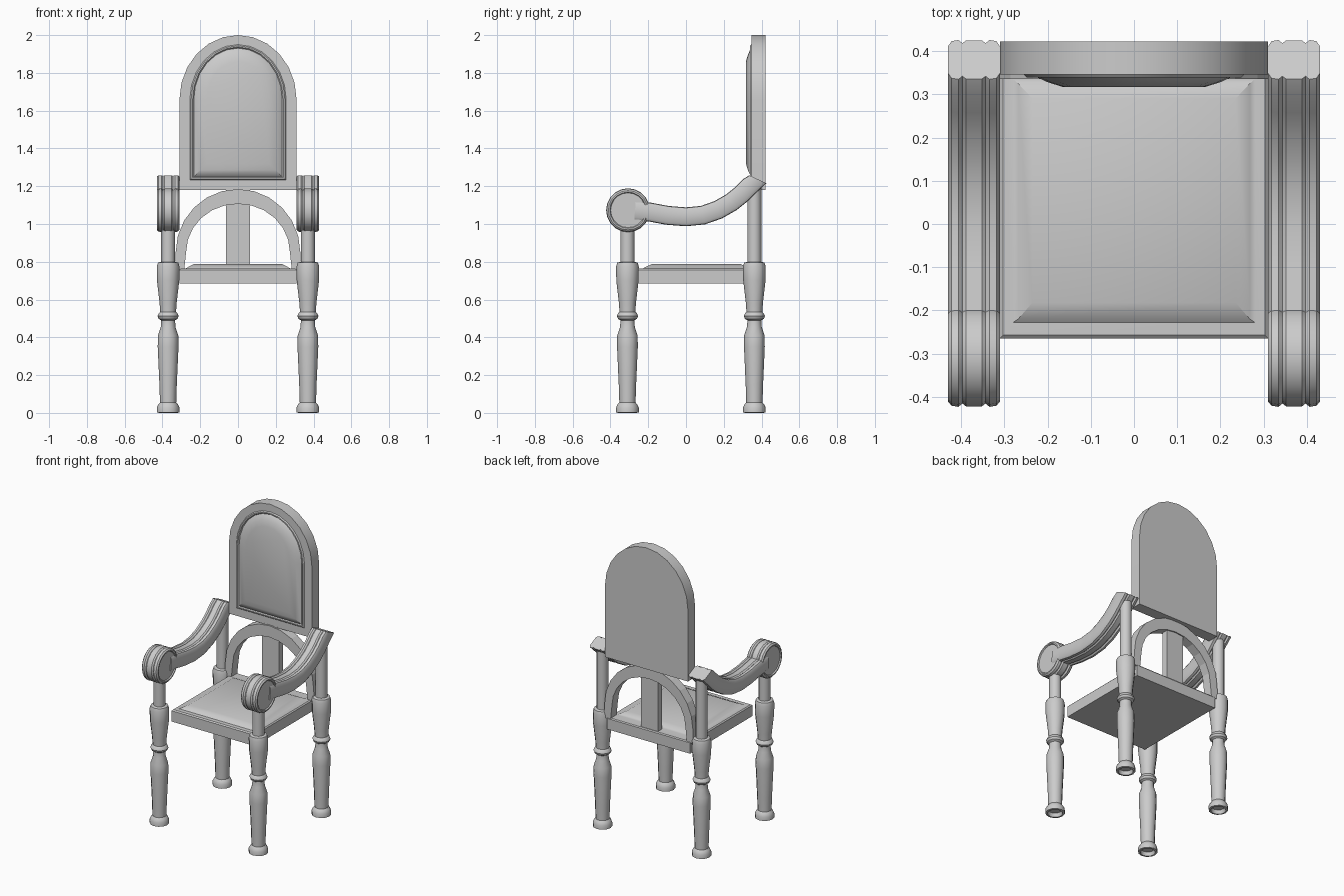
import bpy, math
from mathutils import Vector

if "Cube" in bpy.data.objects:
    bpy.data.objects.remove(bpy.data.objects["Cube"])


def make(name, verts, faces, smooth=None):
    me = bpy.data.meshes.new(name)
    me.from_pydata([tuple(v) for v in verts], [], faces)
    ob = bpy.data.objects.new(name, me)
    bpy.context.collection.objects.link(ob)
    bpy.ops.object.select_all(action='DESELECT')
    ob.select_set(True)
    bpy.context.view_layer.objects.active = ob
    bpy.ops.object.mode_set(mode='EDIT')
    bpy.ops.mesh.select_all(action='SELECT')
    bpy.ops.mesh.normals_make_consistent(inside=False)
    bpy.ops.object.mode_set(mode='OBJECT')
    if smooth:
        bpy.ops.object.shade_smooth_by_angle(angle=math.radians(smooth))
    return ob


def loft(name, rings, smooth=None, caps=True, closed=False):
    """Skin a list of equal-length closed rings."""
    n = len(rings[0])
    verts = [v for r in rings for v in r]
    m = len(rings)
    faces = []
    for i in range(m if closed else m - 1):
        a, b = i * n, ((i + 1) % m) * n
        faces += [(a + j, a + (j + 1) % n, b + (j + 1) % n, b + j) for j in range(n)]
    if caps and not closed:
        faces += [tuple(range(n)), tuple(range((m - 1) * n, m * n))]
    return make(name, verts, faces, smooth)


def circle(r, n):
    return [(r * math.cos(2 * math.pi * k / n), r * math.sin(2 * math.pi * k / n)) for k in range(n)]


def arch(w, z0, zs, top, n=12):
    """Round-topped outline in x, z."""
    pts = [(-w, z0), (w, z0)]
    for k in range(n + 1):
        t = math.pi * k / n
        pts.append((w * math.cos(t), zs + (top - zs) * math.sin(t)))
    return pts


def rect(w, y0, y1, z):
    return [(-w, y0, z), (w, y0, z), (w, y1, z), (-w, y1, z)]


# turned leg profile: radius, height
LEG = [(.04, .025), (.047, 0), (.06, .002), (.06, .028), (.052, .045), (.043, .055),
       (.046, .15), (.055, .35), (.054, .41), (.039, .455), (.037, .49), (.05, .498),
       (.056, .512), (.05, .527), (.042, .535), (.045, .58), (.059, .70), (.06, .775),
       (.054, .795), (.037, .80)]

# arm centreline (y, z) and ribbed half section (x, normal)
ARM = [(-.27, 1.07), (-.19, 1.063), (-.10, 1.046), (0, 1.038), (.09, 1.047),
       (.17, 1.075), (.24, 1.115), (.29, 1.155), (.335, 1.2), (.38, 1.237)]
RIB = [(.06, .034), (.052, .047), (.036, .05), (.027, .042), (.018, .049)]
SECTION = RIB + [(-x, h) for x, h in RIB[::-1]]
SECTION += [(x, -h) for x, h in SECTION[::-1]]

for sx, side in ((-1, 'left'), (1, 'right')):
    cx = .37 * sx

    # legs with their upper posts
    for cy, pos, top in ((-.31, 'front', 1.0), (.362, 'back', 1.2)):
        rings = [[(cx + x, cy + y, z) for x, y in circle(r, 12)] for r, z in LEG + [(.037, top)]]
        loft(f'{pos}_leg_{side}', rings, 35)

    # curved armrest
    rings = []
    for i, (y, z) in enumerate(ARM):
        a, b = Vector(ARM[max(i - 1, 0)]), Vector(ARM[min(i + 1, len(ARM) - 1)])
        t = (b - a).normalized()
        if i == len(ARM) - 1:
            t = Vector((.42, .91))
        rings.append([(cx + x, y - t.y * h, z + t.x * h) for x, h in SECTION])
    loft(f'armrest_{side}', rings, 35)

    # round scroll at the front of the arm
    prof = [(-.053, .085), (-.053, .092), (-.06, .096), (-.06, .104)]
    prof += [(-x, h + .066) for x, h in RIB[1:]]
    prof += [(-x, r) for x, r in prof[::-1]]
    rings = [[(cx + x, -.307 + u, 1.073 + v) for u, v in circle(r, 20)] for x, r in prof]
    loft(f'arm_scroll_{side}', rings, 35)

# seat with a chamfered cushion
loft('seat', [rect(.31, -.265, .40, .684), rect(.31, -.265, .40, .757),
              rect(.303, -.257, .395, .764), rect(.28, -.228, .335, .764),
              rect(.268, -.22, .325, .77), rect(.235, -.182, .29, .787)], 35)

# backrest board with raised moulding and padded panel
steps = [(.31, 1.18, 2.0, .422), (.31, 1.18, 2.0, .346), (.255, 1.233, 1.95, .346),
         (.248, 1.239, 1.944, .339), (.24, 1.246, 1.937, .339), (.234, 1.251, 1.931, .346),
         (.228, 1.256, 1.926, .341), (.2, 1.285, 1.897, .328), (.165, 1.32, 1.86, .317)]
loft('backrest', [[(x, y, z) for x, z in arch(w, z0, 1.66, top)] for w, z0, top, y in steps], 30)

# arch under the backrest
rings = []
ends = [(.285, .335, .755)]
N = 12
path = [(.285, .755, .335, .755)]
for k in range(N + 1):
    t = math.pi * k / N
    c, s = math.cos(t), math.sin(t)
    path.append((.275 * c, .85 + .257 * s, .33 * c, .85 + .335 * s))
path.append((-.285, .755, -.335, .755))
for xi, zi, xo, zo in path:
    rings.append([(xi, .335, zi), (xo, .335, zo), (xo, .398, zo), (xi, .398, zi)])
loft('back_arch', rings)

# central splat
loft('back_splat', [rect(.063, .345, .39, .75), rect(.063, .345, .39, 1.185)])
